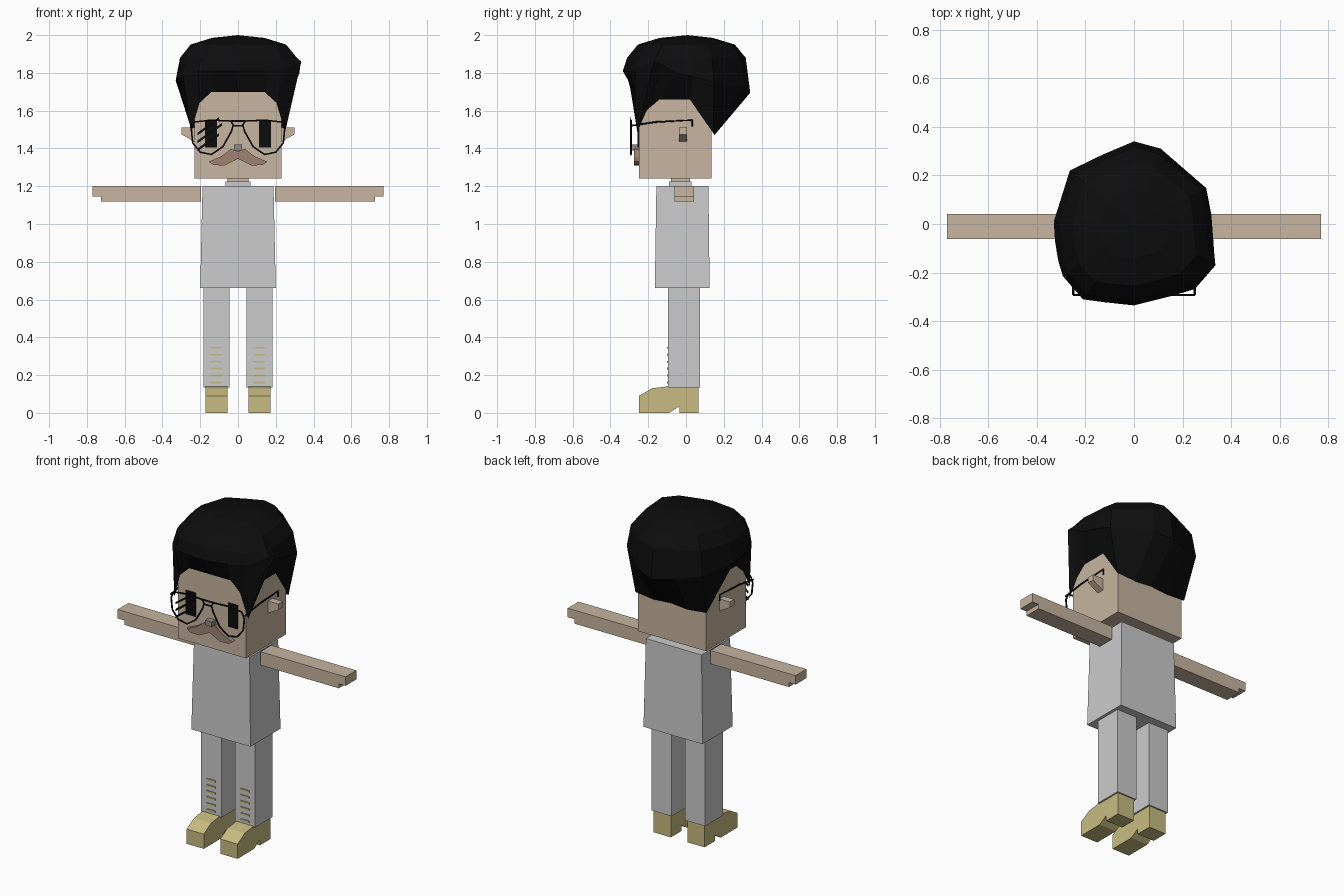
import bpy
import bmesh

cube = bpy.data.objects.get("Cube")
if cube:
    bpy.data.objects.remove(cube, do_unlink=True)


def material(name, rgb):
    mat = bpy.data.materials.new(name)
    mat.use_nodes = True
    mat.diffuse_color = (*rgb, 1)
    mat.node_tree.nodes["Principled BSDF"].inputs["Base Color"].default_value = (*rgb, 1)
    return mat


SKIN = material("tan skin", (0.57, 0.46, 0.35))
CLOTH = material("light grey cloth", (0.6, 0.6, 0.6))
SHOE = material("mustard leather", (0.58, 0.5, 0.22))
BLACK = material("black", (0.004, 0.004, 0.004))
BROWN = material("brown moustache", (0.35, 0.23, 0.17))
NOSE = material("grey nose", (0.28, 0.27, 0.22))


def finish(name, bm, mat):
    bmesh.ops.recalc_face_normals(bm, faces=bm.faces)
    mesh = bpy.data.meshes.new(name)
    bm.to_mesh(mesh)
    bm.free()
    mesh.materials.append(mat)
    obj = bpy.data.objects.new(name, mesh)
    bpy.context.collection.objects.link(obj)
    return obj


def prism(name, profile, lo, hi, axis, mat, side=1):
    """Extrude an outline along x or y; side=-1 mirrors it in x."""
    bm = bmesh.new()
    rings = []
    for d in (lo, hi):
        pts = [(d, a, z) if axis == "x" else (a, d, z) for a, z in profile]
        rings.append([bm.verts.new((side * x, y, z)) for x, y, z in pts])
    bm.faces.new(rings[0])
    bm.faces.new(rings[1][::-1])
    for i in range(len(profile)):
        a, b = rings[0][i - 1], rings[0][i]
        bm.faces.new((a, b, rings[1][i], rings[1][i - 1]))
    return finish(name, bm, mat)


def box(name, xs, ys, zs, mat, side=1):
    (x0, x1), (z0, z1) = xs, zs
    outline = [(x0, z0), (x1, z0), (x1, z1), (x0, z1)]
    return prism(name, outline, ys[0], ys[1], "y", mat, side)


def wire(name, paths, radius, mat):
    """Thin frame from open or closed polylines."""
    curve = bpy.data.curves.new(name, "CURVE")
    curve.dimensions = "3D"
    curve.bevel_depth = radius
    curve.bevel_resolution = 1
    curve.use_fill_caps = True
    for pts, closed in paths:
        spline = curve.splines.new("POLY")
        spline.points.add(len(pts) - 1)
        for p, co in zip(spline.points, pts):
            p.co = (*co, 1)
        spline.use_cyclic_u = closed
    curve.materials.append(mat)
    obj = bpy.data.objects.new(name, curve)
    bpy.context.collection.objects.link(obj)


# Head, neck and torso
box("head", (-0.23, 0.23), (-0.25, 0.135), (1.24, 1.78), SKIN)
box("collar", (-0.065, 0.065), (-0.09, 0.03), (1.19, 1.225), CLOTH)
box("neck", (-0.055, 0.055), (-0.08, 0.02), (1.2, 1.25), SKIN)
torso = box("torso", (-0.2, 0.2), (-0.165, 0.125), (0.66, 1.2), CLOTH)
for v in torso.data.vertices:
    if v.co.z > 1:
        v.co.x *= 0.94
        v.co.y *= 0.95

# Limbs, shoes, ears and eyes, mirrored
ARM = [(0.195, 1.2), (0.77, 1.2), (0.77, 1.145), (0.725, 1.145), (0.725, 1.118), (0.195, 1.118)]
SHOE_SIDE = [(-0.25, 0), (-0.25, 0.09), (-0.18, 0.13), (-0.1, 0.14), (0.066, 0.14),
             (0.066, 0), (-0.035, 0), (-0.035, 0.035), (-0.09, 0)]
EAR = [(0.22, 1.51), (0.3, 1.51), (0.3, 1.475), (0.22, 1.43)]
for side, word in ((1, "left"), (-1, "right")):
    prism(word + "_arm", ARM, -0.062, 0.042, "y", SKIN, side)
    box(word + "_leg", (0.045, 0.182), (-0.095, 0.075), (0.135, 0.665), CLOTH, side)
    prism(word + "_shoe", SHOE_SIDE, 0.056, 0.172, "x", SHOE, side)
    prism(word + "_ear", EAR, -0.038, 0.005, "y", SKIN, side)
    box(word + "_eye", (0.11, 0.175), (-0.256, -0.248), (1.405, 1.55), BLACK, side)
    for i in range(6):
        z = 0.16 + i * 0.037
        box(f"{word}_lace_{i + 1}", (0.085, 0.145), (-0.1, -0.093), (z - 0.005, z + 0.005), SHOE, side)

# Nose and moustache
box("nose", (-0.022, 0.022), (-0.285, -0.25), (1.39, 1.42), NOSE)
HALF = [(0.037, 1.398), (0.065, 1.375), (0.095, 1.355), (0.155, 1.33), (0.13, 1.312), (0.07, 1.31)]
outline = [(0, 1.385)] + HALF + [(0, 1.345)] + [(-x, z) for x, z in reversed(HALF)]
prism("moustache", outline, -0.275, -0.248, "y", BROWN)

# Spectacles: rims, bridge, side arms and lens glints
FRONT = -0.292
LENS = [(0.04, 1.545), (0.14, 1.55), (0.23, 1.54), (0.247, 1.5), (0.24, 1.43), (0.2, 1.38),
        (0.14, 1.368), (0.08, 1.41), (0.035, 1.49), (0.025, 1.525)]
paths = [([(-0.04, FRONT, 1.545), (0.04, FRONT, 1.545)], False),
         ([(-0.027, FRONT, 1.52), (0.027, FRONT, 1.52)], False)]
for s in (1, -1):
    paths.append(([(s * x, FRONT, z) for x, z in LENS], True))
    paths.append(([(s * 0.25, y, z) for y, z in
                   ((FRONT, 1.52), (-0.16, 1.54), (0.033, 1.55), (0.033, 1.515))], False))
wire("spectacles", paths, 0.005, BLACK)
for i, end in enumerate((-0.1, -0.085, -0.1)):
    z = 1.385 + 0.042 * i
    top = z + 0.72 * (end + 0.215)
    stroke = [(-0.215, z), (end, top), (end, top + 0.014), (-0.215, z + 0.014)]
    prism(f"lens_glint_{i + 1}", stroke, FRONT - 0.002, FRONT + 0.002, "y", BLACK)

# Hair: hairline on the head, lofted out to a wide brow and in to the crown
HEM = [(0, -0.27, 1.7), (0.14, -0.27, 1.7), (0.205, -0.27, 1.64), (0.25, -0.258, 1.49),
       (0.24, -0.21, 1.6), (0.24, -0.14, 1.66), (0.24, 0.02, 1.66), (0.24, 0.145, 1.48),
       (0.12, 0.15, 1.47), (0, 0.15, 1.48)]
LEFT = [(0, -0.335, 1.81), (0.14, -0.3, 1.81), (0.25, -0.268, 1.82), (0.335, -0.17, 1.86),
        (0.33, -0.12, 1.84), (0.325, -0.05, 1.8), (0.318, 0.04, 1.78), (0.297, 0.148, 1.75),
        (0.11, 0.31, 1.72), (0, 0.34, 1.695)]
RIGHT = [(-0.12, -0.322, 1.81), (-0.21, -0.31, 1.81), (-0.293, -0.214, 1.79), (-0.312, -0.15, 1.77),
         (-0.325, -0.07, 1.76), (-0.33, 0.01, 1.76), (-0.264, 0.22, 1.74), (-0.13, 0.285, 1.71)]
hem = HEM + [(-x, y, z) for x, y, z in HEM[8:0:-1]]
brow = LEFT + RIGHT[::-1]
levels = [hem, brow]
for scale, z in ((0.93, 1.88), (0.76, 1.95), (0.42, 1.985)):
    levels.append([(x * scale, y * scale, z) for x, y, _ in brow])

bm = bmesh.new()
rings = [[bm.verts.new(p) for p in level] for level in levels]
for low, high in zip(rings, rings[1:]):
    for i in range(len(low)):
        bm.faces.new((low[i - 1], low[i], high[i], high[i - 1]))
crown = bm.verts.new((0, 0.01, 2))
for i in range(len(brow)):
    bm.faces.new((rings[-1][i - 1], rings[-1][i], crown))
finish("hair", bm, BLACK)
